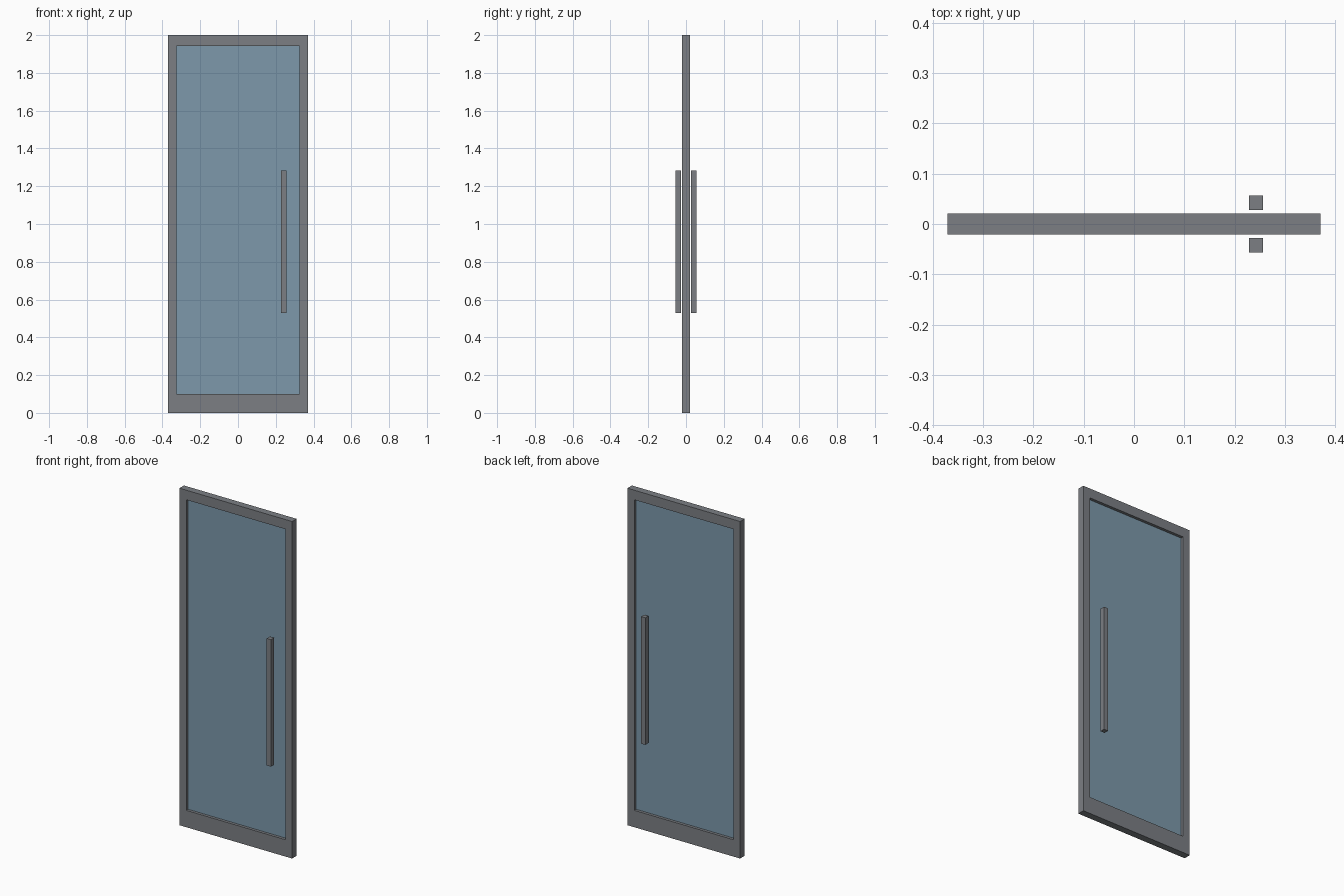
import bpy, bmesh

if "Cube" in bpy.data.objects:
    bpy.data.objects.remove(bpy.data.objects["Cube"])


def material(name, rgb):
    def lin(c):
        c /= 255
        return c / 12.92 if c <= 0.04045 else ((c + 0.055) / 1.055) ** 2.4
    m = bpy.data.materials.new(name)
    m.diffuse_color = (*[lin(c) for c in rgb], 1)
    m.use_nodes = True
    m.node_tree.nodes["Principled BSDF"].inputs["Base Color"].default_value = m.diffuse_color
    return m


METAL = material("grey_metal", (124, 127, 132))
GLASS = material("blue_glass", (125, 153, 171))


def finish(name, bm, mat):
    bmesh.ops.recalc_face_normals(bm, faces=bm.faces)
    me = bpy.data.meshes.new(name)
    bm.to_mesh(me)
    bm.free()
    me.materials.append(mat)
    ob = bpy.data.objects.new(name, me)
    bpy.context.collection.objects.link(ob)
    return ob


def box(name, lo, hi, mat):
    bm = bmesh.new()
    bmesh.ops.create_cube(bm, size=1)
    for v in bm.verts:
        v.co = [(a + b) / 2 + c * (b - a) for a, b, c in zip(lo, hi, v.co)]
    return finish(name, bm, mat)


W, H, D = 0.37, 2.0, 0.021               # door half width, height, half depth
OX, OZ0, OZ1 = 0.325, 0.10, 1.943        # glazed opening

# Door frame: one ring with a taller bottom rail
bm = bmesh.new()


def loop(x, z0, z1, y):
    return [bm.verts.new((px, y, pz))
            for px, pz in ((-x, z0), (x, z0), (x, z1), (-x, z1))]


rings = [loop(W, 0, H, -D), loop(OX, OZ0, OZ1, -D),
         loop(OX, OZ0, OZ1, D), loop(W, 0, H, D)]
for r in range(4):
    a, b = rings[r], rings[(r + 1) % 4]
    for i in range(4):
        j = (i + 1) % 4
        bm.faces.new((a[i], a[j], b[j], b[i]))
finish("door_frame", bm, METAL)

# Glass pane set in the middle of the frame
box("glass_pane", (-OX, -0.004, OZ0), (OX, 0.004, OZ1), GLASS)

# Square pull bars on both sides
for side, name in ((-1, "front_handle"), (1, "back_handle")):
    y = side * 0.042
    box(name, (0.228, y - 0.0143, 0.528), (0.256, y + 0.0143, 1.282), METAL)
